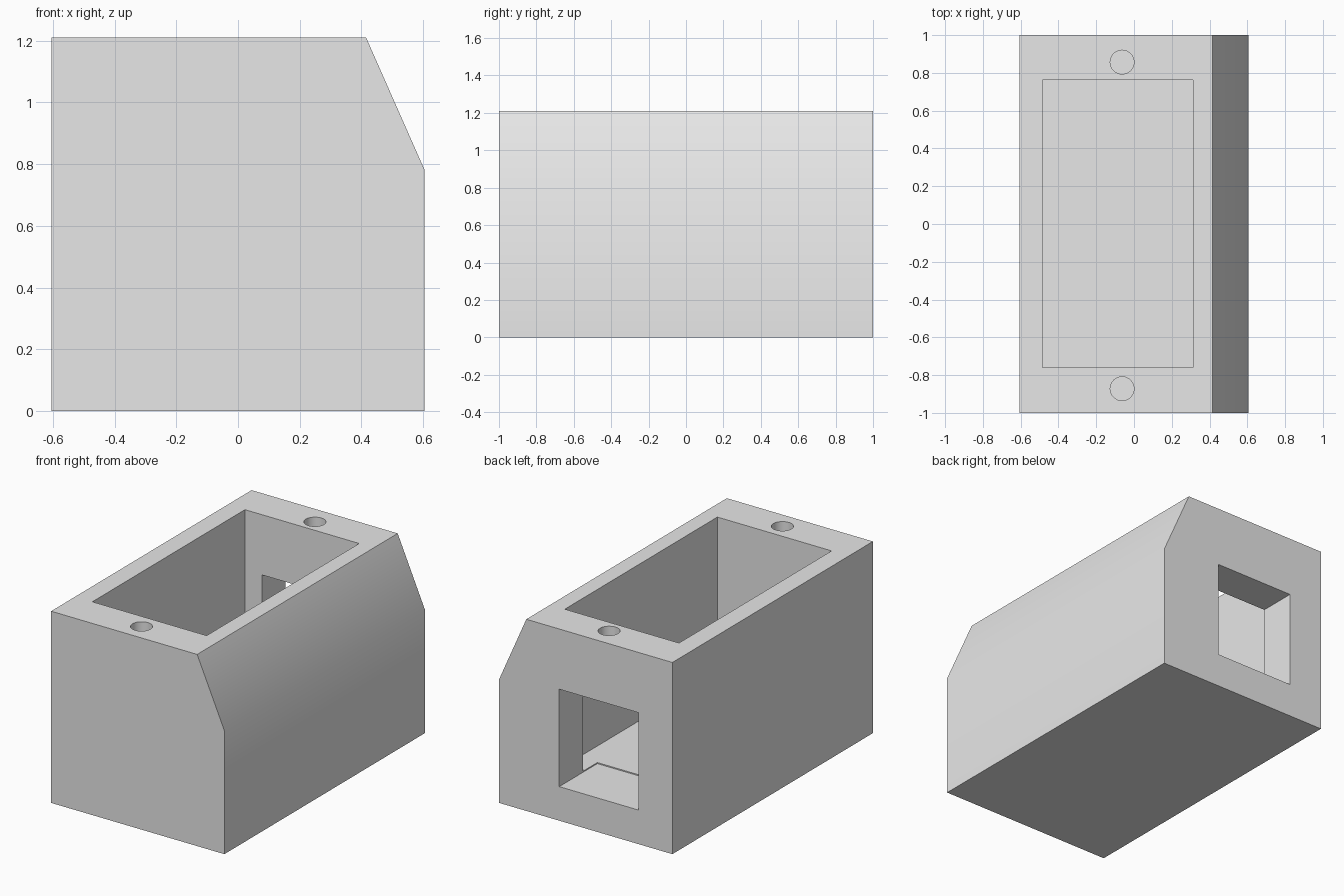
import bpy, bmesh, math

if "Cube" in bpy.data.objects:
    bpy.data.objects.remove(bpy.data.objects["Cube"], do_unlink=True)

HALF_W, HALF_L, HEIGHT = 0.605, 1.0, 1.21

grey = bpy.data.materials.new("plain grey")
grey.use_nodes = True
grey.diffuse_color = (0.8, 0.8, 0.8, 1)
grey.node_tree.nodes["Principled BSDF"].inputs["Base Color"].default_value = (0.8, 0.8, 0.8, 1)


def finish(bm, name):
    bmesh.ops.recalc_face_normals(bm, faces=bm.faces)
    mesh = bpy.data.meshes.new(name)
    bm.to_mesh(mesh)
    bm.free()
    mesh.materials.append(grey)
    obj = bpy.data.objects.new(name, mesh)
    bpy.context.collection.objects.link(obj)
    return obj


def box(name, x, y, z):
    bm = bmesh.new()
    bmesh.ops.create_cube(bm, size=1)
    for v in bm.verts:
        v.co = [sum(r) / 2 + c * (r[1] - r[0]) for r, c in zip((x, y, z), v.co)]
    return finish(bm, name)


def cylinder(name, x, y, radius, z):
    bm = bmesh.new()
    bmesh.ops.create_cone(bm, cap_ends=True, segments=48, radius1=radius,
                          radius2=radius, depth=z[1] - z[0])
    bmesh.ops.translate(bm, verts=bm.verts, vec=(x, y, sum(z) / 2))
    return finish(bm, name)


# Housing: block with one sloped upper edge, extruded front to back
profile = [(-HALF_W, 0), (HALF_W, 0), (HALF_W, 0.78), (0.415, HEIGHT), (-HALF_W, HEIGHT)]
bm = bmesh.new()
face = bm.faces.new([bm.verts.new((x, -HALF_L, z)) for x, z in profile])
side = bmesh.ops.extrude_face_region(bm, geom=[face])["geom"]
bmesh.ops.translate(bm, vec=(0, 2 * HALF_L, 0),
                    verts=[g for g in side if isinstance(g, bmesh.types.BMVert)])
housing = finish(bm, "housing")

# Cutters: open cavity, rear window with a shallow sill recess, two screw holes
cutters = [
    box("cavity_cutter", (-0.485, 0.313), (-0.76, 0.762), (0.222, 1.4)),
    box("window_cutter", (-0.367, 0.185), (0.62, 1.2), (0.215, 0.83)),
    cylinder("rear_hole_cutter", -0.063, 0.857, 0.063, (0.91, 1.4)),
    cylinder("front_hole_cutter", -0.063, -0.872, 0.063, (0.91, 1.4)),
]

bpy.context.view_layer.objects.active = housing
for cutter in cutters:
    mod = housing.modifiers.new(cutter.name, "BOOLEAN")
    mod.operation, mod.solver, mod.object = "DIFFERENCE", "EXACT", cutter
    bpy.ops.object.modifier_apply(modifier=mod.name)
    bpy.data.objects.remove(cutter, do_unlink=True)

# Smooth the gentle bend and hole walls, keep other edges sharp
for obj in bpy.context.selected_objects:
    obj.select_set(False)
housing.select_set(True)
bpy.ops.object.shade_smooth_by_angle(angle=math.radians(30))
